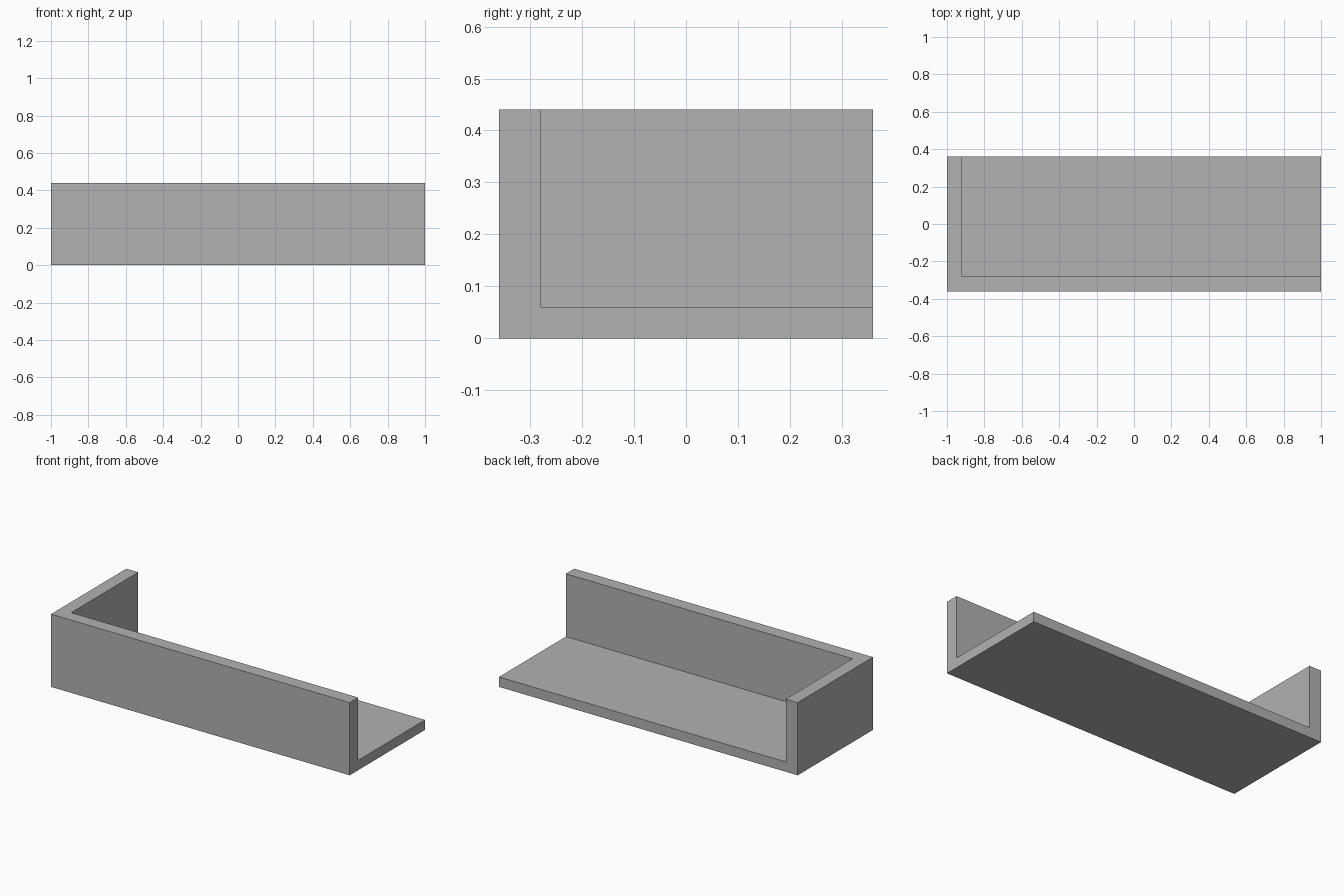
import bpy
import bmesh
from mathutils import Vector

cube = bpy.data.objects.get("Cube")
if cube:
    bpy.data.objects.remove(cube, do_unlink=True)

# Overall size and thicknesses
HALF_X, HALF_Y, HEIGHT = 1.0, 0.36, 0.44
WALL, FLOOR = 0.08, 0.06

# Single plain grey
grey = bpy.data.materials.new("plain_grey")
grey.use_nodes = True
colour = (0.445, 0.445, 0.445, 1)
grey.diffuse_color = colour
grey.node_tree.nodes["Principled BSDF"].inputs["Base Color"].default_value = colour


def box(name, low, high):
    """Flat-faced box between two opposite corners."""
    low, high = Vector(low), Vector(high)
    bm = bmesh.new()
    bmesh.ops.create_cube(bm, size=1)
    bmesh.ops.scale(bm, vec=high - low, verts=bm.verts)
    bmesh.ops.translate(bm, vec=(low + high) / 2, verts=bm.verts)
    mesh = bpy.data.meshes.new(name)
    bm.to_mesh(mesh)
    bm.free()
    mesh.materials.append(grey)
    obj = bpy.data.objects.new(name, mesh)
    bpy.context.collection.objects.link(obj)
    return obj


# Base slab, long front wall, and short end wall on the right side
box("base_slab", (-HALF_X, -HALF_Y, 0), (HALF_X, HALF_Y, FLOOR))
box("front_wall", (-HALF_X, -HALF_Y, FLOOR), (HALF_X, -HALF_Y + WALL, HEIGHT))
box("end_wall", (-HALF_X, -HALF_Y + WALL, FLOOR), (-HALF_X + WALL, HALF_Y, HEIGHT))
